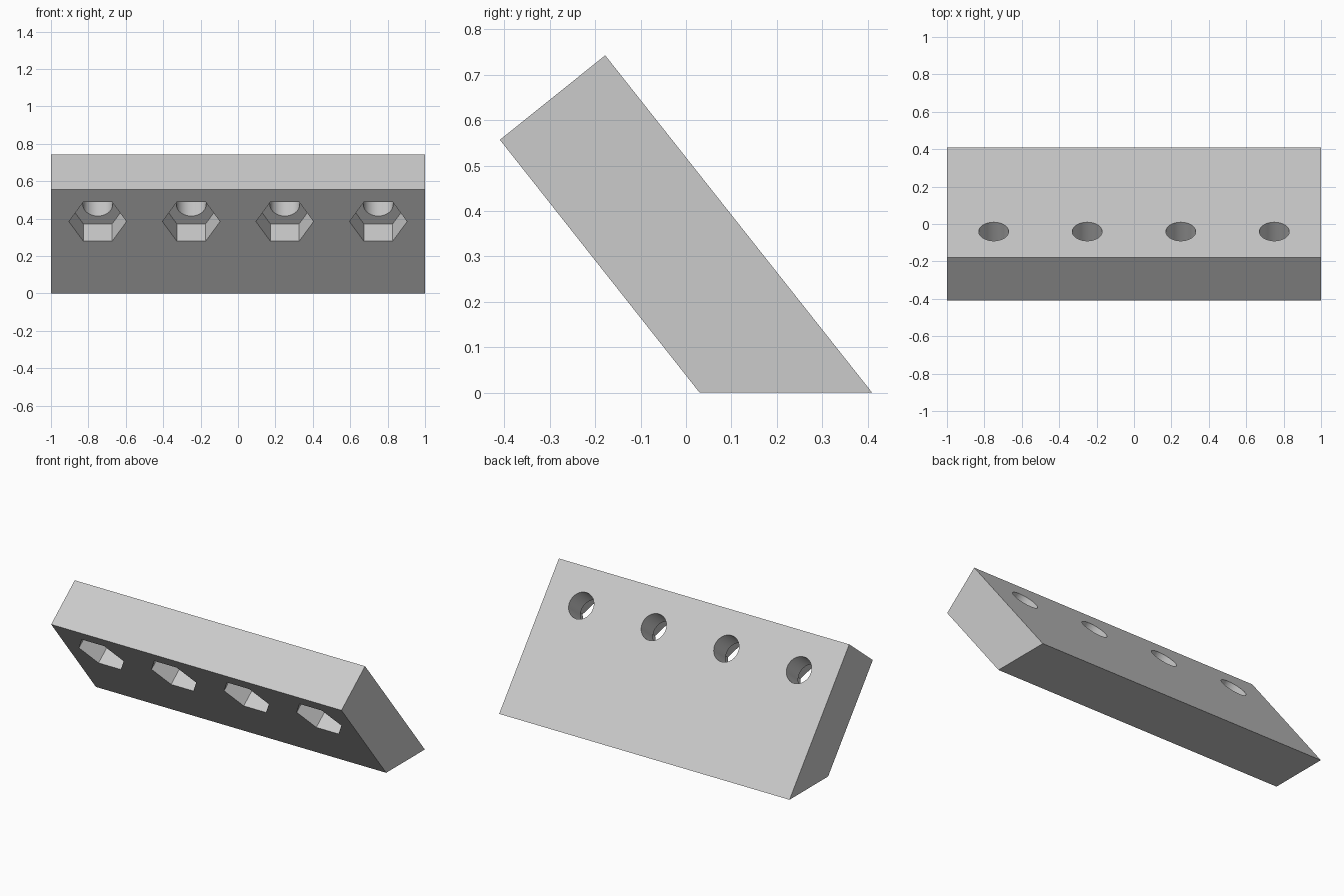
import bpy, bmesh, math
from mathutils import Matrix, Vector

if "Cube" in bpy.data.objects:
    bpy.data.objects.remove(bpy.data.objects["Cube"], do_unlink=True)

grey = bpy.data.materials.new("light grey")
grey.use_nodes = True
colour = (0.6, 0.6, 0.6, 1)
grey.diffuse_color = colour
grey.node_tree.nodes["Principled BSDF"].inputs["Base Color"].default_value = colour


def make_object(name, bm):
    bmesh.ops.recalc_face_normals(bm, faces=bm.faces)
    mesh = bpy.data.meshes.new(name)
    bm.to_mesh(mesh)
    bm.free()
    mesh.materials.append(grey)
    obj = bpy.data.objects.new(name, mesh)
    bpy.context.collection.objects.link(obj)
    return obj


# Leaning bar: side profile (y, z) extruded along x
profile = [(-0.41, 0.557), (-0.178, 0.743), (0.41, 0), (0.03, 0)]
bm = bmesh.new()
side = bm.faces.new([bm.verts.new((-1, y, z)) for y, z in profile])
extruded = bmesh.ops.extrude_face_region(bm, geom=[side])["geom"]
bmesh.ops.translate(bm, vec=(2, 0, 0),
                    verts=[v for v in extruded if isinstance(v, bmesh.types.BMVert)])
bar = make_object("leaning_bar", bm)

# Hole frame: local z runs through the bar, from the front face to the back face
thickness = 0.297
axis = Vector((0, 0.784, 0.6206)).normalized()
across = Vector((1, 0, 0))
tilt = Matrix((across, axis.cross(across), axis)).transposed().to_4x4()
back_centre = Vector((0, -0.04, 0.569))
front_centre = back_centre - axis * thickness


def cut_row(name, sides, radius, start, end, turn):
    """Cut four equal prisms, from start to end along the hole axis."""
    bm = bmesh.new()
    for x in (-0.75, -0.25, 0.25, 0.75):
        centre = front_centre + axis * (start + end) / 2 + across * x
        matrix = Matrix.Translation(centre) @ tilt @ Matrix.Rotation(turn, 4, "Z")
        bmesh.ops.create_cone(bm, cap_ends=True, segments=sides, radius1=radius,
                              radius2=radius, depth=end - start, matrix=matrix)
    cutter = make_object(name, bm)
    cutter.hide_render = True
    cut = bar.modifiers.new(name, "BOOLEAN")
    cut.operation = "DIFFERENCE"
    cut.solver = "EXACT"
    cut.object = cutter
    bpy.ops.object.modifier_apply(modifier=cut.name)
    bpy.data.objects.remove(cutter, do_unlink=True)


bpy.context.view_layer.objects.active = bar
bar.select_set(True)

# Hexagonal nut pockets in the front, then round bolt holes right through
cut_row("nut_pockets", 6, 0.154, -0.1, thickness / 2, math.pi / 2)
cut_row("bolt_holes", 64, 0.08, -0.1, thickness + 0.1, 0)

bpy.ops.object.shade_smooth_by_angle(angle=math.radians(30))
